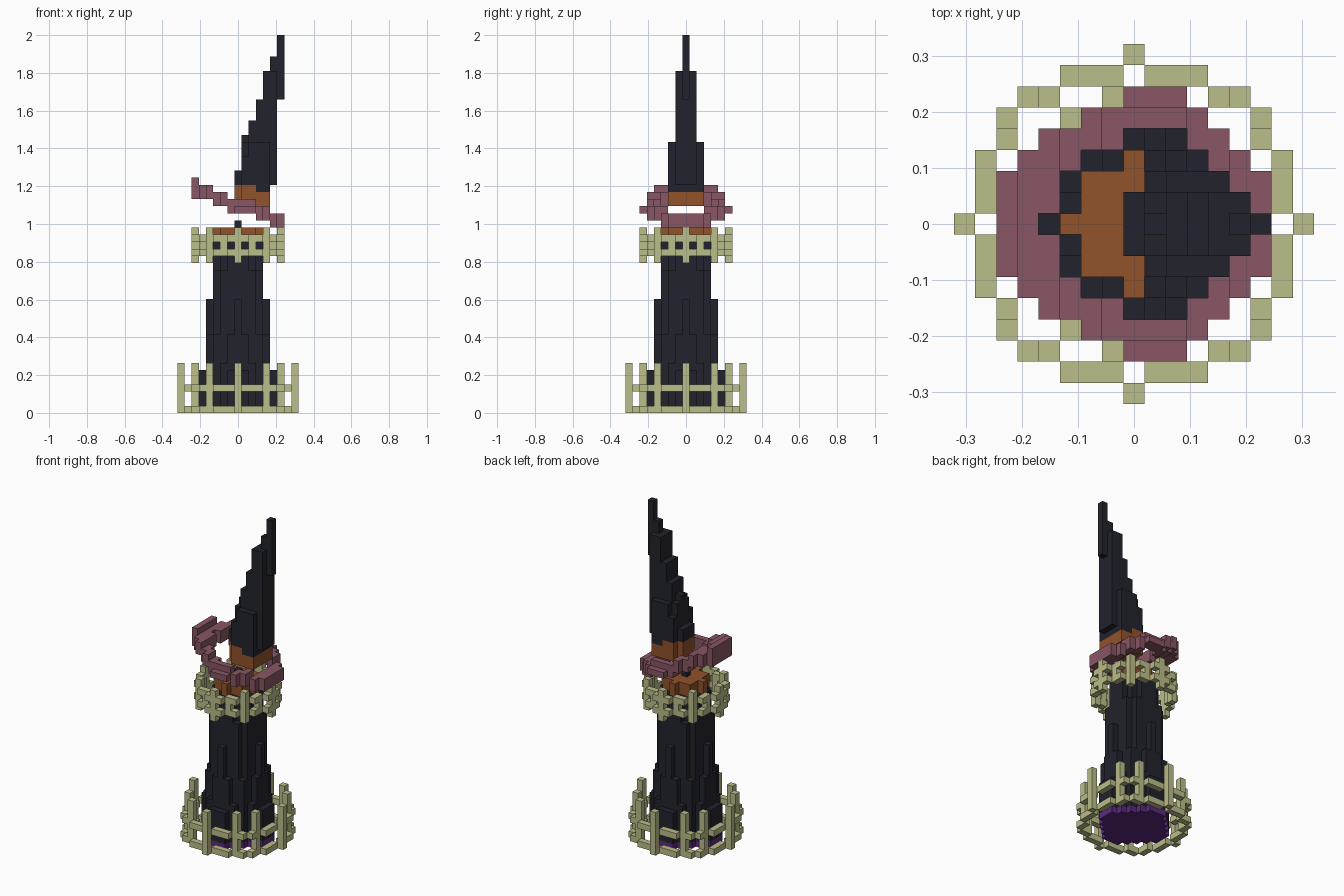
import bpy, bmesh
from mathutils import Vector

cube = bpy.data.objects.get("Cube")
if cube:
    bpy.data.objects.remove(cube, do_unlink=True)

U = 2 / 53  # edge of one block


def material(name, rgb):
    m = bpy.data.materials.new(name)
    m.use_nodes = True
    m.diffuse_color = (*rgb, 1)
    bsdf = m.node_tree.nodes["Principled BSDF"]
    bsdf.inputs["Base Color"].default_value = (*rgb, 1)
    bsdf.inputs["Roughness"].default_value = 0.9
    return m


DARK = material("dark slate", (0.016, 0.016, 0.026))
OLIVE = material("pale olive", (0.50, 0.51, 0.25))
ROSE = material("dusty rose", (0.246, 0.093, 0.127))
RUST = material("rust orange", (0.283, 0.084, 0.024))
PURPLE = material("deep purple", (0.105, 0.022, 0.22))

AXES = [Vector(a) for a in ((1, 0, 0), (0, 1, 0), (0, 0, 1))]


def block_part(name, cells, mat):
    """Mesh the outer skin of a set of blocks."""
    cells = set(cells)
    bm = bmesh.new()
    for c in cells:
        centre = Vector(c) + Vector((0, 0, 0.5))
        for i, axis in enumerate(AXES):
            for s in (1, -1):
                n = axis * s
                if tuple(int(v) for v in Vector(c) + n) in cells:
                    continue
                a, b = AXES[(i + 1) % 3] / 2, AXES[(i + 2) % 3] / 2 * s
                mid = centre + n / 2
                corners = (mid - a - b, mid + a - b, mid + a + b, mid - a + b)
                bm.faces.new([bm.verts.new(p * U) for p in corners])
    bmesh.ops.remove_doubles(bm, verts=bm.verts, dist=U / 100)
    mesh = bpy.data.meshes.new(name)
    bm.to_mesh(mesh)
    bm.free()
    mesh.materials.append(mat)
    ob = bpy.data.objects.new(name, mesh)
    bpy.context.scene.collection.objects.link(ob)
    return ob


def eightfold(points):
    """Repeat plan points over all eight symmetric sectors."""
    return {(sx * p, sy * q) for x, y in points for p, q in ((x, y), (y, x))
            for sx in (1, -1) for sy in (1, -1)}


def stack(plan, layers):
    return {(x, y, z) for x, y in plan for z in layers}


def slab(xs, half, layers):
    return {(x, y, z) for x in xs for y in range(-half, half + 1) for z in layers}


# Tower shaft: columns of uneven height, taller towards the core
HEIGHTS = {(5, 0): 6, (5, 1): 6, (4, 0): 16, (4, 1): 11, (4, 2): 7,
           (3, 0): 24, (3, 1): 24, (3, 2): 20, (3, 3): 11}
shaft, floor = set(), set()
for x in range(-5, 6):
    for y in range(-5, 6):
        key = (max(abs(x), abs(y)), min(abs(x), abs(y)))
        top = 24 if key[0] < 3 else HEIGHTS.get(key, 0)
        if top:
            floor.add((x, y, 0))
            shaft |= stack([(x, y)], range(1, top))
block_part("tower_shaft", shaft, DARK)
block_part("tower_floor", floor, PURPLE)

# Fence around the foot
ring = eightfold([(8, 0), (7, 1), (7, 2), (7, 3), (6, 4), (6, 5)])
posts = eightfold([(8, 0), (6, 4)])
block_part("ground_fence", stack(ring, (0, 3)) | stack(posts, range(7)), OLIVE)

# Balcony fence
ring = eightfold([(6, 0), (6, 1), (5, 2), (5, 3), (4, 4)])
tall = eightfold([(6, 0), (4, 4)])
short = eightfold([(5, 2)])
block_part("balcony_fence",
           stack(ring, (22, 24)) | stack(tall, range(21, 26)) | stack(short, [23]), OLIVE)

# Balcony deck with the small pin on top
deck = slab(range(-2, 3), 2, (24, 25)) | stack(eightfold([(3, 0)]), (24, 25))
block_part("balcony_deck", deck, RUST)
block_part("deck_pin", [(0, 0, 26)], DARK)

# Tilted floating ring: plan rows by distance from the middle, height by x
ROWS = [(-6, -5, 5, 6), (-6, -4, 5, 6), (-6, -4, 5, 6), (-5, -3, 4, 5),
        (-4, -1, 3, 4), (-2, 0, 1, 3), (0, 1, 2, 2)]
LOW = [30, 30, 30, 29, 29, 28, 28, 28, 28, 27, 27, 26, 26]
halo = set()
for row, (a, b, c, d) in enumerate(ROWS):
    for x in [*range(a, b + 1), *range(c, d + 1)]:
        z = LOW[x + 6]
        thick = 3 if x == -6 else 1 if row == 6 else 2
        for y in (row, -row):
            halo |= stack([(x, y)], range(z, z + thick))
block_part("tilted_ring", halo, ROSE)

# Neck under the spire, cut on a slant
neck = slab(range(0, 3), 2, (29, 30, 31)) | slab((3, 4), 2, (29, 30))
neck -= {c for c in neck if c[0] in (0, 4) and abs(c[1]) == 2 and c[0] == 0}
block_part("spire_neck", neck, RUST)

# Leaning spire: (x range, half depth, layers)
SPIRE = [(3, 4, 2, 31, 32), (0, 5, 1, 32, 34), (1, 4, 2, 32, 36), (1, 5, 1, 34, 38),
         (2, 4, 2, 36, 38), (1, 5, 0, 38, 39), (2, 5, 1, 38, 41), (3, 5, 1, 41, 44),
         (4, 5, 1, 44, 48), (4, 6, 0, 44, 48), (5, 6, 0, 48, 50), (6, 6, 0, 50, 53)]
spire = set()
for x0, x1, half, z0, z1 in SPIRE:
    spire |= slab(range(x0, x1 + 1), half, range(z0, z1))
block_part("leaning_spire", spire, DARK)
